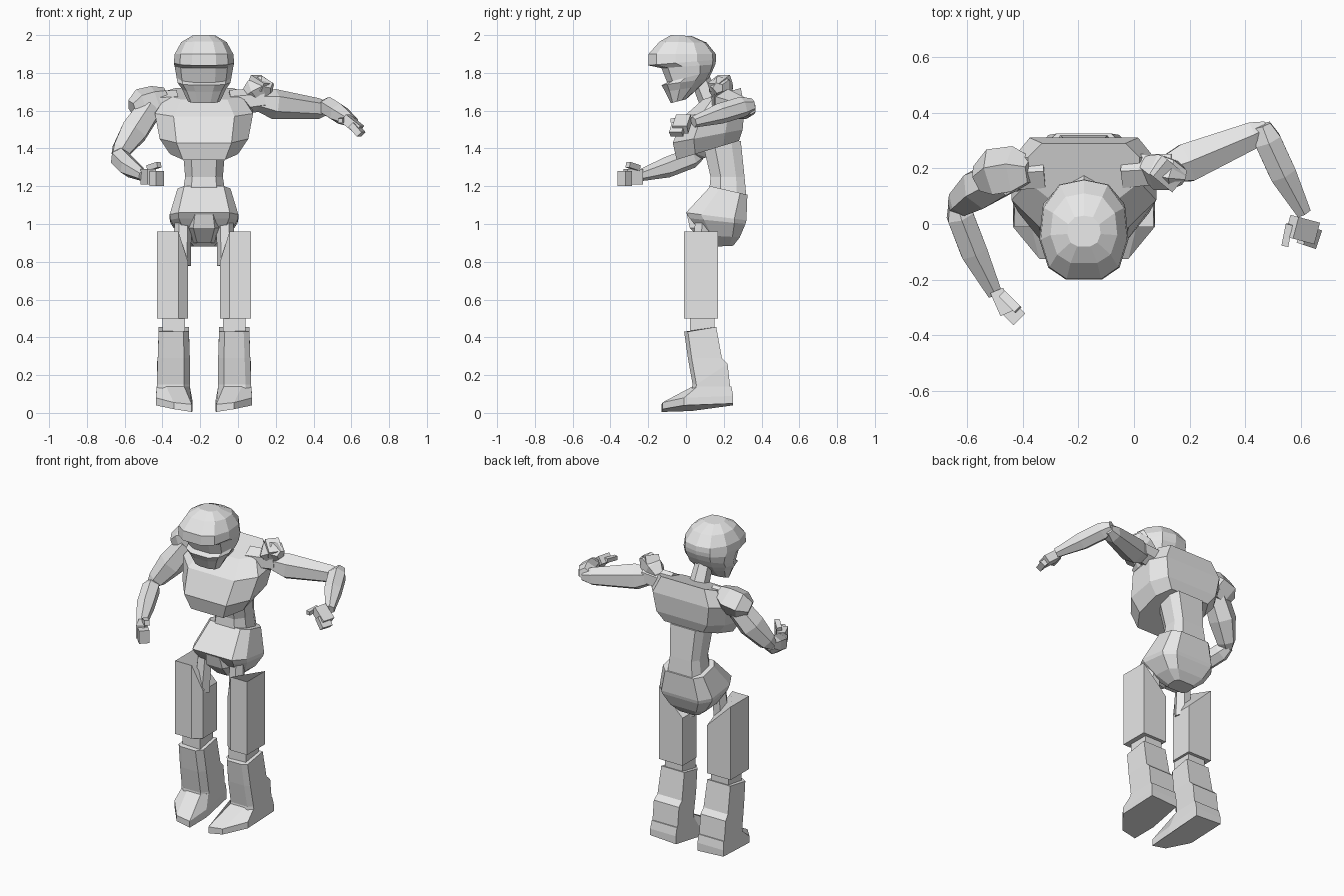
import bpy, bmesh
from mathutils import Vector, Matrix
from math import cos, sin, pi

if "Cube" in bpy.data.objects:
    bpy.data.objects.remove(bpy.data.objects["Cube"])

grey = bpy.data.materials.new("plain grey")
grey.use_nodes = True
grey.diffuse_color = (0.8, 0.8, 0.8, 1)
grey.node_tree.nodes["Principled BSDF"].inputs["Base Color"].default_value = (0.8, 0.8, 0.8, 1)

MID = -0.18  # body centre line in x


def loft(name, rings):
    """Skin a list of equal-length point rings and cap both ends."""
    bm = bmesh.new()
    loops = [[bm.verts.new(p) for p in ring] for ring in rings]
    n = len(loops[0])
    for a, b in zip(loops, loops[1:]):
        for i in range(n):
            j = (i + 1) % n
            bm.faces.new((a[i], a[j], b[j], b[i]))
    bm.faces.new(loops[0])
    bm.faces.new(loops[-1])
    bmesh.ops.recalc_face_normals(bm, faces=bm.faces)
    mesh = bpy.data.meshes.new(name)
    bm.to_mesh(mesh)
    bm.free()
    mesh.materials.append(grey)
    obj = bpy.data.objects.new(name, mesh)
    bpy.context.collection.objects.link(obj)
    return obj


def section(half, width, front, back, z_front, z_back):
    """Symmetric ring: half outline (u across, v front to back), tilted in z."""
    outline = half + [(-u, v) for u, v in reversed(half) if u > 0]
    return [(MID + u * width, front + v * (back - front),
             z_front + v * (z_back - z_front)) for u, v in outline]


def body(name, half, rows):
    return loft(name, [section(half, *row) for row in rows])


def limb(name, stations, sides=6):
    """Faceted tube through (x, y, z, radius) stations."""
    pts = [Vector(s[:3]) for s in stations]
    rings = []
    for i, s in enumerate(stations):
        d = pts[min(i + 1, len(pts) - 1)] - pts[max(i - 1, 0)]
        q = d.to_track_quat('Z', 'Y')
        rings.append([pts[i] + q @ Vector((cos(a), sin(a), 0)) * s[3]
                      for a in (2 * pi * (k + 0.5) / sides for k in range(sides))])
    return loft(name, rings)


def block(name, centre, size, direction):
    """Box whose long axis follows a direction."""
    q = Vector(direction).to_track_quat('Z', 'Y')
    c = Vector(centre)
    x, y, z = (v / 2 for v in size)
    rings = [[c + q @ Vector((sx * x, sy * y, sz * z))
              for sx, sy in ((-1, -1), (1, -1), (1, 1), (-1, 1))] for sz in (-1, 1)]
    return loft(name, rings)


# Head with overhanging brow and sunken visor
skull = [(.4, 0), (.8, .12), (1, .4), (.93, .72), (.55, .95), (0, 1)]
body("head", skull, [
    (.085, -.08, .00, 1.64, 1.66),
    (.115, -.11, .08, 1.70, 1.73),
    (.14, -.13, .12, 1.735, 1.77),
    (.145, -.10, .14, 1.75, 1.81),
    (.155, -.13, .155, 1.825, 1.845),
    (.16, -.20, .16, 1.84, 1.87),
    (.155, -.198, .158, 1.90, 1.90),
    (.12, -.14, .11, 1.965, 1.96),
    (.06, -.08, .03, 2.0, 1.995)])
limb("neck", [(MID, .14, 1.62, .06), (MID, .07, 1.78, .05)])

# Torso
trunk = [(.62, 0), (1, .3), (1, .75), (.75, 1)]
body("chest", trunk, [
    (.18, -.05, .28, 1.34, 1.44),
    (.235, -.07, .30, 1.43, 1.50),
    (.26, -.01, .31, 1.57, 1.62),
    (.20, .09, .29, 1.66, 1.72)])
body("waist", trunk, [
    (.115, .12, .32, 1.15, 1.14),
    (.10, .13, .31, 1.25, 1.25),
    (.115, .09, .29, 1.42, 1.44)])
hip_outline = [(.75, 0), (1, .25), (1, .8), (.7, 1)]
body("pelvis", hip_outline, [
    (.07, .15, .25, .88, .885),
    (.13, .09, .285, .94, .93),
    (.178, .02, .315, 1.03, 1.0),
    (.182, .0, .32, 1.06, 1.02),
    (.14, .13, .325, 1.20, 1.155)])
body("groin_guard", [(.6, 0), (1, .35), (.8, 1)], [
    (.06, .10, .2, .90, .90),
    (.095, .02, .2, .98, .98),
    (.08, .005, .2, 1.05, 1.05)])

# Legs, mirrored about the centre line
for side, s in (("right", -1), ("left", 1)):
    def place(outline, z):
        return [(MID + s * x, y, z) for x, y in outline]

    limb(side + "_hip_peg", [(MID + s * .12, .07, .78, .05),
                             (MID + s * .11, .09, 1.02, .045)])

    # Thigh: prism whose inner side is cut down at the top
    plan = [(.25, -.01), (.135, -.01), (.085, .03), (.085, .17), (.25, .17)]
    top = [(.25, .96), (.135, .96), (.085, .80), (.085, .80), (.25, .96)]
    loft(side + "_thigh", [
        place(plan, .5),
        [(MID + s * x, y, z) for (x, y), (_, z) in zip(plan, top)]])

    block(side + "_knee", (MID + s * .16, .085, .47), (.12, .13, .14), (0, 0, 1))

    # Shin leaning back towards the ankle
    def shin_ring(out, inn, front, back, z_front, z_back):
        mid = inn + .03
        return [(MID + s * x, y, z) for x, y, z in (
            (out, front + .02, z_front), (out - .03, front, z_front),
            (mid, front, z_front), (inn, front + .04, z_front),
            (inn, back, z_back), (out, back, z_back))]

    loft(side + "_shin", [
        shin_ring(.25, .075, .03, .24, .10, .08),
        shin_ring(.25, .075, .035, .22, .15, .26),
        shin_ring(.245, .075, .01, .19, .29, .29),
        shin_ring(.24, .08, -.01, .16, .43, .455)])

    # Wedge foot, its sole rolled slightly inwards
    sole = [(.255, .25), (.255, -.01), (.16, -.125), (.065, -.13), (.06, .03), (.075, .25)]
    low = [.05, .04, .02, .005, .01, .04]
    rim = [.09, .08, .055, .045, .06, .09]
    instep = [(.25, .24), (.25, .06), (.2, .035), (.105, .035), (.075, .07), (.075, .24)]
    loft(side + "_foot", [
        [(MID + s * x, y, z) for (x, y), z in zip(sole, low)],
        [(MID + s * x, y, z) for (x, y), z in zip(sole, rim)],
        place(instep, .14)])

# Left arm, raised sideways with the forearm swung forward
limb("left_shoulder_joint", [(-.04, .19, 1.64, .07), (.14, .20, 1.66, .06)])
limb("left_shoulder_pad", [(.04, .21, 1.67, .04), (.09, .19, 1.70, .07),
                           (.14, .18, 1.73, .06), (.18, .17, 1.72, .03)], 5)
block("left_pad_fin", (.12, .18, 1.745), (.08, .05, .10), (.6, -.5, -.4))
limb("left_upper_arm", [(.10, .19, 1.65, .05), (.19, .22, 1.635, .08),
                        (.43, .32, 1.61, .055), (.48, .345, 1.61, .03)])
limb("left_forearm", [(.46, .355, 1.63, .035), (.48, .30, 1.62, .055),
                      (.535, .18, 1.585, .055), (.61, .04, 1.54, .03)])
block("left_hand", (.605, -.02, 1.53), (.08, .05, .10), (.75, -.2, -.6))
block("left_fingers", (.63, -.045, 1.50), (.07, .035, .07), (.6, -.2, -.7))
block("left_thumb", (.55, -.04, 1.55), (.025, .025, .08), (-.2, -1, -.1))

# Right arm, lowered with the forearm reaching forward
limb("right_shoulder_joint", [(-.32, .19, 1.64, .07), (-.48, .18, 1.63, .07)])
limb("right_shoulder_pad", [(-.37, .19, 1.68, .05), (-.43, .19, 1.65, .09),
                            (-.51, .18, 1.63, .09), (-.56, .16, 1.61, .05)], 5)
limb("right_upper_arm", [(-.46, .17, 1.62, .07), (-.55, .13, 1.49, .08),
                         (-.62, .08, 1.39, .055), (-.645, .06, 1.36, .03)])
limb("right_forearm", [(-.64, .08, 1.37, .03), (-.625, .03, 1.35, .055),
                       (-.575, -.10, 1.30, .055), (-.50, -.25, 1.255, .03)])
block("right_hand", (-.475, -.28, 1.25), (.05, .08, .09), (.4, -.9, 0))
block("right_fingers", (-.43, -.325, 1.24), (.06, .08, .05), (.7, -.7, 0))
block("right_thumb", (-.445, -.28, 1.305), (.03, .03, .08), (.6, -.6, .2))
